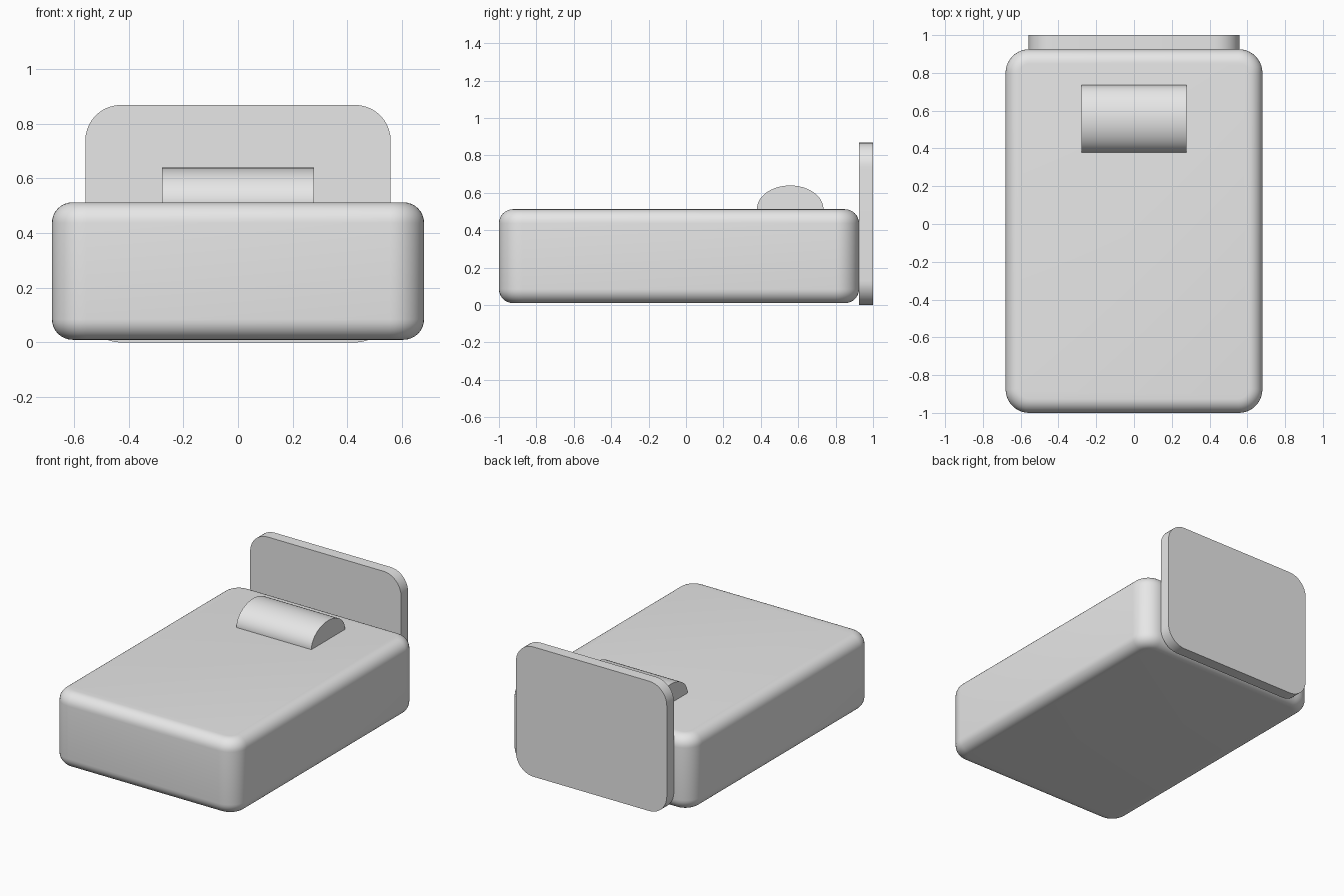
import bpy
import bmesh
import math
from mathutils import Matrix, Vector

cube = bpy.data.objects.get("Cube")
if cube:
    bpy.data.objects.remove(cube, do_unlink=True)

grey = bpy.data.materials.new("light grey")
grey.use_nodes = True
grey.diffuse_color = (0.8, 0.8, 0.8, 1)
grey.node_tree.nodes["Principled BSDF"].inputs["Base Color"].default_value = (0.8, 0.8, 0.8, 1)


def finish(name, bm, angle):
    """Turn the bmesh into a smooth-shaded object."""
    mesh = bpy.data.meshes.new(name)
    bmesh.ops.recalc_face_normals(bm, faces=bm.faces)
    bm.to_mesh(mesh)
    bm.free()
    mesh.materials.append(grey)
    obj = bpy.data.objects.new(name, mesh)
    bpy.context.collection.objects.link(obj)
    bpy.ops.object.select_all(action='DESELECT')
    obj.select_set(True)
    bpy.context.view_layer.objects.active = obj
    bpy.ops.object.shade_smooth_by_angle(angle=math.radians(angle))
    return obj


def rounded_box(name, low, high, axis, corner, rim=0):
    """Box with rounded corners along one axis and optionally rounded rims."""
    low, high = Vector(low), Vector(high)
    bm = bmesh.new()
    bmesh.ops.create_cube(bm, size=1, matrix=Matrix.Translation((low + high) / 2)
                          @ Matrix.Diagonal((high - low).to_4d()))

    def along(edge):
        a, b = edge.verts
        return abs((a.co - b.co)[axis]) > 1e-4

    bmesh.ops.bevel(bm, geom=[e for e in bm.edges if along(e)], offset=corner,
                    segments=10, profile=0.5, affect='EDGES')
    if rim:
        bmesh.ops.bevel(bm, geom=[e for e in bm.edges if not along(e)], offset=rim,
                        segments=8, profile=0.5, affect='EDGES')
    return finish(name, bm, 35)


# Mattress block with soft edges, and a flat headboard behind it
rounded_box("mattress", (-0.68, -1, 0.01), (0.68, 0.925, 0.512), 2, 0.125, 0.075)
rounded_box("headboard", (-0.558, 0.925, 0), (0.558, 1, 0.868), 1, 0.13)

# Oval bolster pillow, half sunk into the mattress
bm = bmesh.new()
bmesh.ops.create_cone(bm, cap_ends=True, segments=48, radius1=1, radius2=1, depth=0.555,
                      matrix=Matrix.Translation((0, 0.557, 0.512))
                      @ Matrix.Diagonal((1, 0.178, 0.127, 1))
                      @ Matrix.Rotation(math.pi / 2, 4, 'Y'))
finish("pillow", bm, 35)
